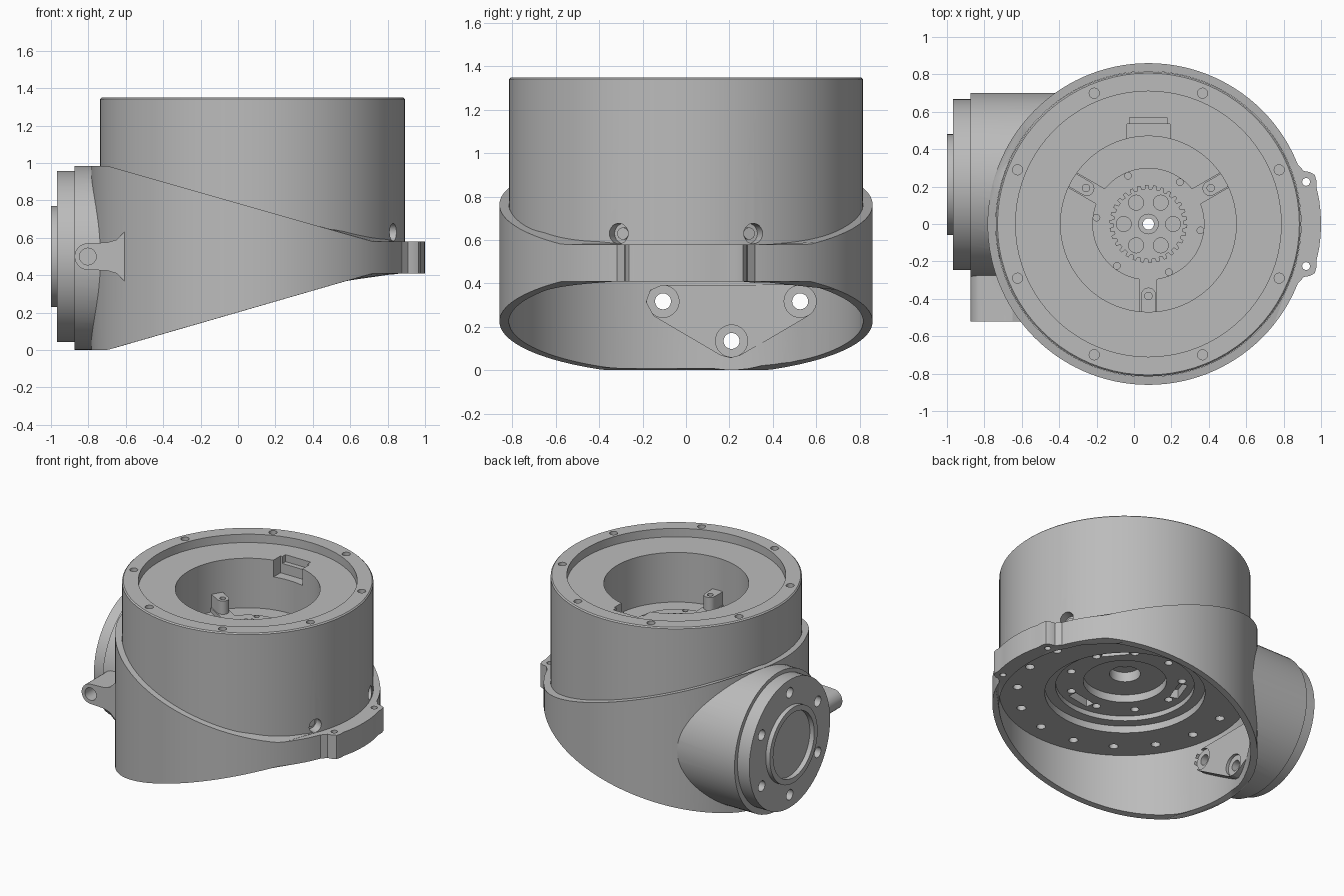
import bpy, bmesh, math
from mathutils import Vector, Matrix

cube = bpy.data.objects.get("Cube")
if cube:
    bpy.data.objects.remove(cube)

AX = 0.077            # main axis x
FY, FZ = 0.21, 0.5    # side flange centre
mat = bpy.data.materials.new("satin grey")
mat.use_nodes = True
GREY = (0.5, 0.5, 0.5, 1)
mat.diffuse_color = GREY
mat.node_tree.nodes["Principled BSDF"].inputs["Base Color"].default_value = GREY


def finish(bm, name):
    bmesh.ops.recalc_face_normals(bm, faces=bm.faces)
    me = bpy.data.meshes.new(name)
    bm.to_mesh(me)
    bm.free()
    ob = bpy.data.objects.new(name, me)
    bpy.context.collection.objects.link(ob)
    me.materials.append(mat)
    return ob


def loft(name, rings, closed=False):
    """Skin equal rings of points; cap the ends unless closed."""
    bm = bmesh.new()
    vs = [[bm.verts.new(p) for p in ring] for ring in rings]
    n = len(vs[0])
    pairs = list(zip(vs, vs[1:])) + ([(vs[-1], vs[0])] if closed else [])
    for a, b in pairs:
        for i in range(n):
            bm.faces.new((a[i], a[(i + 1) % n], b[(i + 1) % n], b[i]))
    if not closed:
        bm.faces.new(vs[0])
        bm.faces.new(vs[-1])
    return finish(bm, name)


def lathe(name, profile, seg=80):
    """Closed (radius, z) profile turned round the main axis."""
    turn = [math.tau * i / seg for i in range(seg)]
    return loft(name, [[(AX + r * math.cos(a), r * math.sin(a), z) for a in turn]
                       for r, z in profile], closed=True)


def rods(name, ends, r, seg=20):
    """Disjoint cylinders, each between a pair of points."""
    bm = bmesh.new()
    for p, q in ends:
        p, q = Vector(p), Vector(q)
        d = q - p
        m = Matrix.Translation((p + q) / 2) @ d.to_track_quat('Z', 'Y').to_matrix().to_4x4()
        bmesh.ops.create_cone(bm, cap_ends=True, segments=seg, radius1=r, radius2=r,
                              depth=d.length, matrix=m)
    return finish(bm, name)


def box(name, lo, hi, turn=0):
    """Box in main-axis coordinates, turned round that axis."""
    lo, hi = Vector(lo), Vector(hi)
    bm = bmesh.new()
    bmesh.ops.create_cube(bm, size=1)
    m = (Matrix.Translation((AX, 0, 0)) @ Matrix.Rotation(turn, 4, 'Z')
         @ Matrix.Translation((lo + hi) / 2) @ Matrix.Diagonal((*(hi - lo), 1)))
    bm.transform(m)
    return finish(bm, name)


def combine(target, tool, op):
    mod = target.modifiers.new("b", 'BOOLEAN')
    mod.operation, mod.object, mod.solver = op, tool, 'EXACT'
    bpy.context.view_layer.objects.active = target
    bpy.ops.object.modifier_apply(modifier=mod.name)
    bpy.data.objects.remove(tool)


def cut(target, tool):
    combine(target, tool, 'DIFFERENCE')


def add(target, tool):
    combine(target, tool, 'UNION')


def polar(r, deg, z):
    a = math.radians(deg)
    return (AX + r * math.cos(a), r * math.sin(a), z)


def circle_of(n, r, start, z0, z1):
    return [(polar(r, start + 360 * k / n, z0), polar(r, start + 360 * k / n, z1))
            for k in range(n)]


def shade(ob):
    bpy.ops.object.select_all(action='DESELECT')
    ob.select_set(True)
    bpy.context.view_layer.objects.active = ob
    bpy.ops.object.shade_smooth_by_angle(angle=math.radians(28))


# motor housing: stepped rim on top, deep bore, stepped recess underneath
housing = lathe("motor_housing", [
    (0.03, 0.965), (0.3, 0.965), (0.3, 0.935), (0.47, 0.935), (0.47, 1.29), (0.71, 1.29),
    (0.71, 1.35), (0.807, 1.35), (0.815, 1.342), (0.815, 0.49), (0.52, 0.49),
    (0.52, 0.54), (0.45, 0.54), (0.45, 0.575), (0.27, 0.575), (0.27, 0.63), (0.1, 0.63),
    (0.1, 0.7), (0.03, 0.7)])
cut(housing, rods("rim_holes", circle_of(8, 0.757, 22.5, 1.27, 1.4), 0.027))
cut(housing, box("rim_notch", (-0.115, 0.4, 1.17), (0.115, 0.535, 1.4)))
cut(housing, box("notch_step", (-0.1, 0.5, 1.24), (0.1, 0.57, 1.4)))
cut(housing, rods("floor_holes", circle_of(6, 0.28, 53, 0.92, 1.05), 0.018, 12))
cut(housing, rods("base_holes", circle_of(16, 0.7, 11, 0.4, 0.55), 0.03, 16))
cut(housing, rods("ring_holes", circle_of(9, 0.37, 20, 0.4, 0.64), 0.027, 16))
for k in range(3):
    a = math.radians(40 + 120 * k)
    cut(housing, box("ring_slot", (0.34, -0.09, 0.4), (0.4, 0.09, 0.64), a))
wall = [(polar(0.75, s * 22.4, 0.63), polar(0.9, s * 22.4, 0.63)) for s in (-1, 1)]
cut(housing, rods("screw_pockets", wall, 0.047))
shade(housing)

# clamping screws in the wall pockets
screws = rods("wall_screws", [(polar(0.74, s * 22.4, 0.63), polar(0.765, s * 22.4, 0.63))
                              for s in (-1, 1)], 0.028, 16)
shade(screws)

# three arms with screw posts inside the bore
for k in range(3):
    deg = 30 + 120 * k
    a = math.radians(deg)
    post = box("bore_post", (0.38, -0.04, 0.92), (0.48, 0.04, 1.06), a)
    add(post, rods("post_end", [(polar(0.38, deg, 0.92), polar(0.38, deg, 1.06))], 0.04))
    add(post, box("post_arm", (0.28, -0.047, 0.92), (0.475, 0.047, 0.965), a))
    cut(post, rods("post_hole", [(polar(0.385, deg, 1.0), polar(0.385, deg, 1.1))], 0.02, 12))
    shade(post)

# toothed hub at the bottom of the bore
teeth = 30
outline = []
for k in range(teeth):
    for r, f in ((0.187, 0.0), (0.187, 0.4), (0.208, 0.5), (0.208, 0.9)):
        outline.append((r, 360 * (k + f) / teeth))
hub = loft("toothed_hub", [[polar(r, d, z) for r, d in outline] for z in (0.95, 0.98)])
add(hub, rods("hub_core", [((AX, 0, 0.96), (AX, 0, 0.995))], 0.055, 24))
cut(hub, rods("hub_bore", [((AX, 0, 0.9), (AX, 0, 1.1))], 0.03, 20))
cut(hub, rods("hub_sockets", circle_of(6, 0.132, 0, 0.955, 1.1), 0.04))
shade(hub)
bolts = rods("hub_bolts", circle_of(6, 0.132, 0, 0.95, 0.97), 0.024, 6)


# sleeve: slanted top and bottom rims, level at both ends
def rim(x, low, high):
    t = min(max((x + 0.7) / 1.42, 0), 1)
    return low + (high - low) * t


def ring(r, low, high, seg=120):
    pts = []
    for i in range(seg):
        x, y, _ = polar(r, 360 * i / seg, 0)
        pts.append((x, y, rim(x, low, high)))
    return pts


TOP, BASE = (0.985, 0.58), (0.0, 0.41)
sleeve = loft("slanted_sleeve", [ring(0.86, *BASE), ring(0.86, *TOP)])

# round boss and flared clamp lug merging into the sleeve
add(sleeve, rods("side_boss", [((-0.875, FY, 0.4925), (-0.3, FY, 0.4925))], 0.4915, 80))
lug = rods("clamp_lug", [((-0.803, -0.52, FZ), (-0.803, 0, FZ))], 0.071, 28)
upper = [(-0.803, 0.071), (-0.7, 0.075), (-0.65, 0.09), (-0.61, 0.13), (-0.5, 0.13)]
web = [(x, FZ + h) for x, h in upper] + [(x, FZ - h) for x, h in reversed(upper)]
add(lug, loft("lug_web", [[(x, y, z) for x, z in web] for y in (-0.52, 0)]))
cut(lug, rods("lug_hole", [((-0.803, -0.6, FZ), (-0.803, -0.35, FZ))], 0.045))
add(sleeve, lug)

# front tab with two ears
half = [(0.815, 24.5), (0.862, 21.5), (0.878, 18.8), (0.905, 17.9), (0.927, 16.5),
        (0.928, 14.5), (0.92, 12.5), (0.922, 8), (0.923, 4)]
tab_line = half + [(0.923, 0)] + [(r, -d) for r, d in reversed(half)]
tab_line += [(0.79, -12), (0.79, 0), (0.79, 12)]
add(sleeve, loft("front_tab", [[polar(r, d, z) for r, d in tab_line] for z in (0.41, 0.58)]))

# hollow the sleeve, then cut the ear holes
cut(sleeve, rods("bore", [((AX, 0, -0.5), (AX, 0, 1.5))], 0.816, 120))
cut(sleeve, rods("ear_holes", [((0.92, s * 0.225, 0.3), (0.92, s * 0.225, 0.7))
                               for s in (-1, 1)], 0.021, 16))

# flat inner mounting pad, raised on one side and sunk on the other
pad_yz = [(-0.11, 0.394), (0.52, 0.394), (0.575, 0.37), (0.595, 0.315), (0.56, 0.25),
          (0.25, 0.068), (0.205, 0.056), (0.16, 0.068), (-0.15, 0.25), (-0.185, 0.315),
          (-0.165, 0.37)]
PAD = -0.665


def pad(name, x0, x1):
    return loft(name, [[(x, y, z) for y, z in pad_yz] for x in (x0, x1)])


add(sleeve, pad("inner_pad", -0.77, PAD))
cut(sleeve, pad("pad_clearance", PAD, -0.3))

# bolt holes through boss and flange
bolt = [(FY + 0.365 * math.cos(math.radians(30 + 60 * k)),
         FZ + 0.365 * math.sin(math.radians(30 + 60 * k))) for k in range(6)]
low_bolts = [b for b in bolt if b[1] < 0.45]
cut(sleeve, rods("spot_faces", [((PAD - 0.02, y, z), (-0.38, y, z)) for y, z in low_bolts],
                 0.074, 28))
cut(sleeve, rods("boss_holes", [((-0.95, y, z), (-0.4 if z < 0.45 else -0.8, y, z))
                                for y, z in bolt], 0.037))
shade(sleeve)

flange = rods("side_flange", [((-0.968, FY, FZ), (-0.86, FY, FZ))], 0.457, 80)
add(flange, rods("flange_collar", [((-1.0, FY, FZ), (-0.9, FY, FZ))], 0.27, 64))
cut(flange, rods("collar_recess", [((-1.1, FY, FZ), (-0.965, FY, FZ))], 0.232, 64))
cut(flange, rods("flange_holes", [((-1.1, y, z), (-0.8, y, z)) for y, z in bolt], 0.037))
shade(flange)
